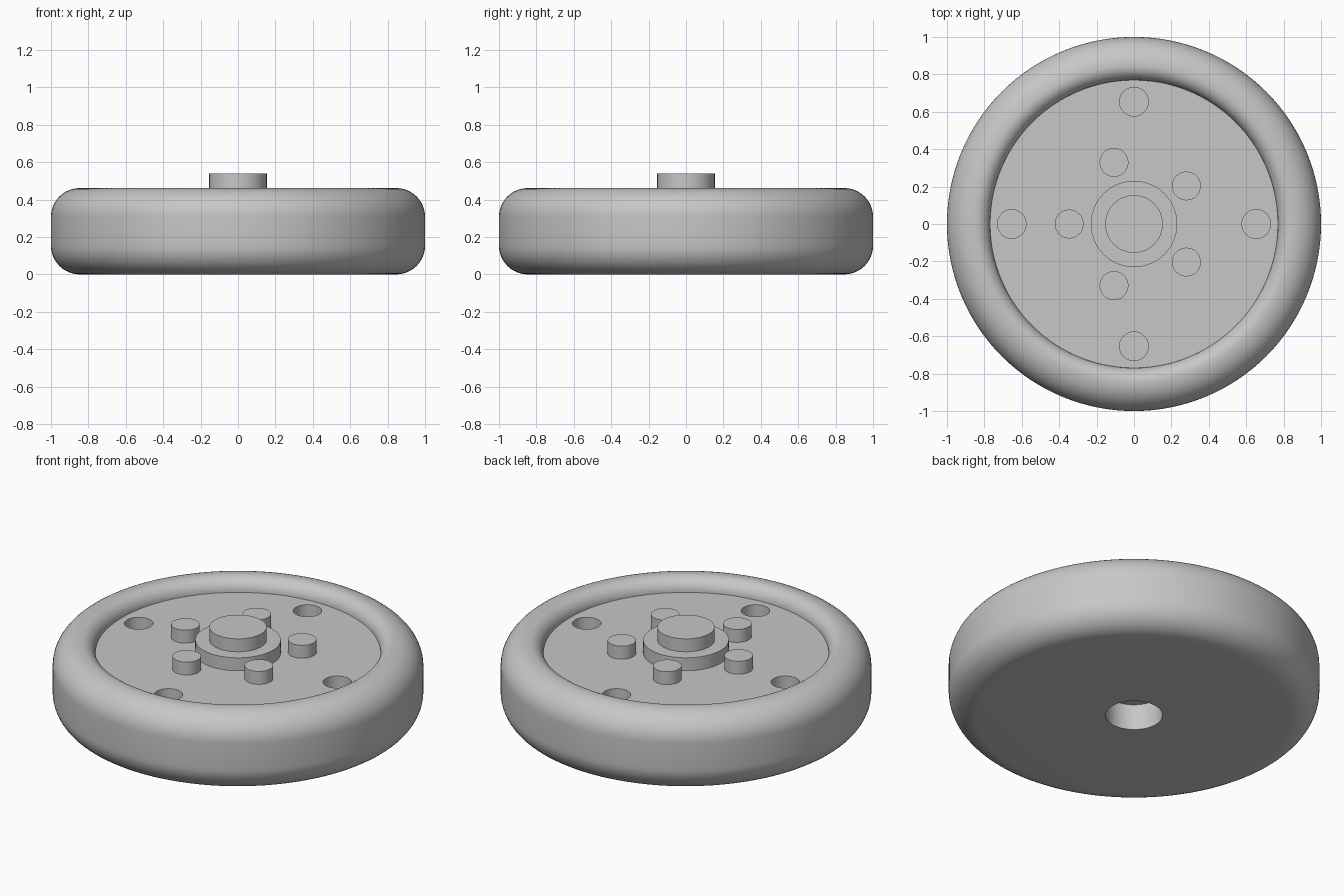
import bpy
import bmesh
from math import cos, sin, pi, radians
from mathutils import Vector

cube = bpy.data.objects.get("Cube")
if cube:
    bpy.data.objects.remove(cube, do_unlink=True)

U = 1 / 13          # design module: the wheel radius is 13 modules
FLOOR = 5 * U       # height of the recessed face
SEGMENTS = 128

grey = bpy.data.materials.new("plain_grey")
grey.use_nodes = True
colour = (0.57, 0.57, 0.57, 1)
grey.diffuse_color = colour
grey.node_tree.nodes["Principled BSDF"].inputs["Base Color"].default_value = colour


def finish(name, bm):
    """Turn a bmesh into a named, coloured object."""
    bmesh.ops.recalc_face_normals(bm, faces=bm.faces)
    mesh = bpy.data.meshes.new(name)
    bm.to_mesh(mesh)
    bm.free()
    mesh.materials.append(grey)
    obj = bpy.data.objects.new(name, mesh)
    bpy.context.collection.objects.link(obj)
    return obj


def lathe(name, profile):
    """Revolve (radius, height) points, in modules, about the z axis."""
    bm = bmesh.new()
    verts = [bm.verts.new((r * U, 0, z * U)) for r, z in profile]
    edges = [bm.edges.new(pair) for pair in zip(verts, verts[1:])]
    bmesh.ops.spin(bm, geom=verts + edges, cent=(0, 0, 0), axis=(0, 0, 1),
                   angle=2 * pi, steps=SEGMENTS)
    bmesh.ops.remove_doubles(bm, verts=bm.verts, dist=1e-4)
    return finish(name, bm)


def arc(r, z, radius, start, end, steps=12):
    angles = [radians(start + (end - start) * i / steps) for i in range(steps + 1)]
    return [(r + radius * cos(a), z + radius * sin(a)) for a in angles]


def pegs(name, count, ring, offset, low, high):
    """A ring of equal upright cylinders."""
    bm = bmesh.new()
    for i in range(count):
        a = radians(offset) + 2 * pi * i / count
        made = bmesh.ops.create_cone(bm, cap_ends=True, segments=48,
                                     radius1=U, radius2=U, depth=high - low)
        bmesh.ops.translate(bm, verts=made["verts"],
                            vec=Vector((ring * cos(a), ring * sin(a), (low + high) / 2)))
    return finish(name, bm)


# Wheel body: blind bore below, rounded tyre, recessed face on top
body = lathe("wheel_body",
             [(0, 2), (2, 2), (2, 0)]
             + arc(11, 2, 2, -90, 0)
             + arc(11, 4, 2, 0, 90)
             + arc(11, 5, 1, 90, 180)[1:]
             + [(0, 5)])

# Four blind holes in the recessed face
cutter = pegs("hole_cutter", 4, 8.5 * U, 0, FLOOR - U, FLOOR + U)
cutter.hide_render = True
cut = body.modifiers.new("holes", "BOOLEAN")
cut.operation = "DIFFERENCE"
cut.solver = "EXACT"
cut.object = cutter
bpy.context.view_layer.objects.active = body
bpy.ops.object.modifier_apply(modifier=cut.name)
bpy.data.objects.remove(cutter, do_unlink=True)

# Stepped hub and the five pins around it
hub = lathe("hub", [(0, 4.9), (3, 4.9), (3, 6), (2, 6), (2, 7), (0, 7)])
pins = pegs("hub_pins", 5, 4.5 * U, 36, FLOOR - 0.01, FLOOR + U)

# Smooth curved walls while keeping rims crisp
bpy.ops.object.select_all(action="DESELECT")
for obj in (body, hub, pins):
    obj.select_set(True)
bpy.context.view_layer.objects.active = body
bpy.ops.object.shade_smooth_by_angle(angle=radians(30))
